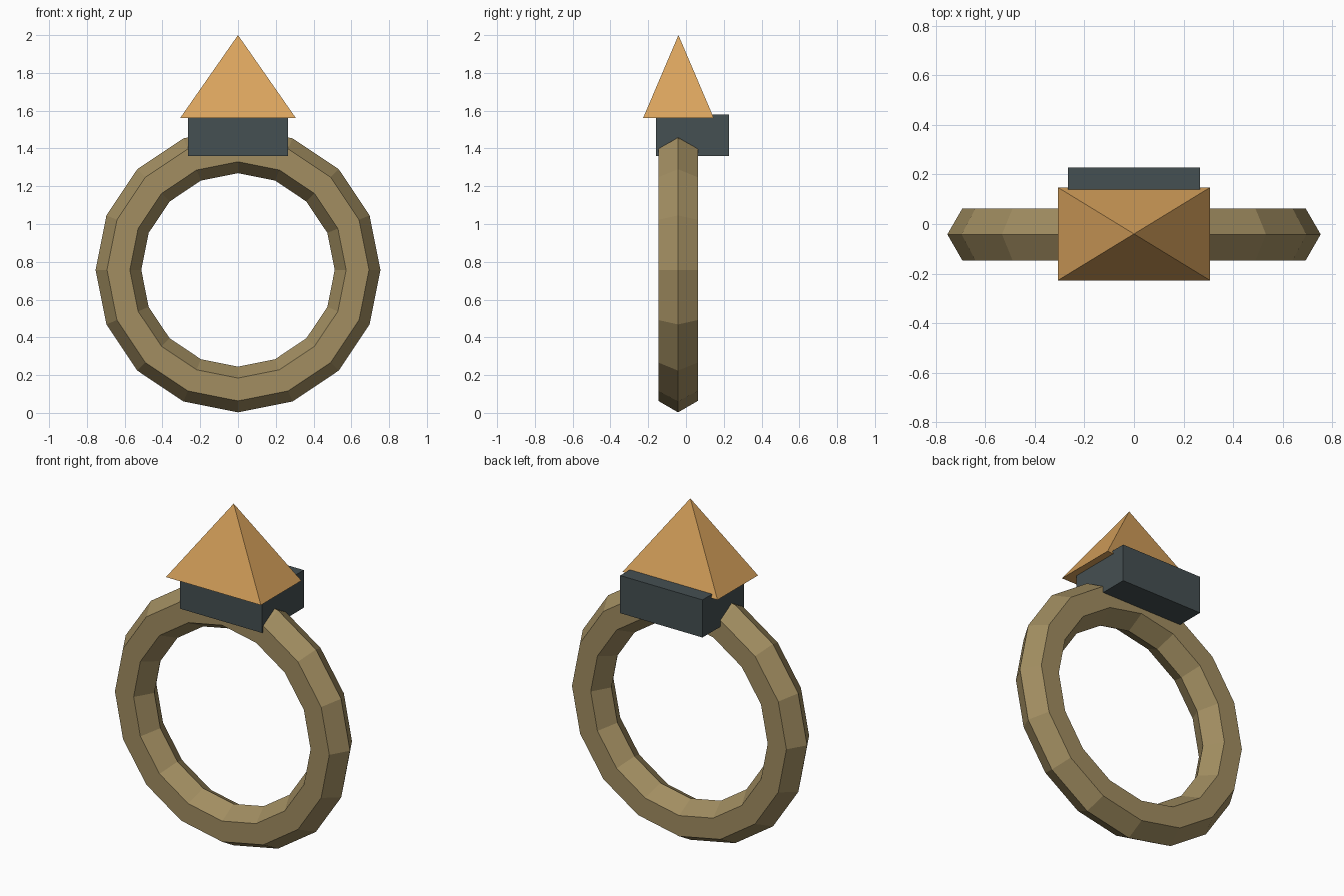
import bpy
from math import radians, sqrt

if "Cube" in bpy.data.objects:
    bpy.data.objects.remove(bpy.data.objects["Cube"])


def finish(name, color, scale=(1, 1, 1)):
    """Name the active object, apply its transform and colour it."""
    obj = bpy.context.object
    obj.name = name
    obj.scale = scale
    bpy.ops.object.transform_apply(location=False, rotation=True, scale=True)
    mat = bpy.data.materials.new(name + "_material")
    mat.diffuse_color = (*color, 1)
    mat.use_nodes = True
    mat.node_tree.nodes["Principled BSDF"].inputs["Base Color"].default_value = mat.diffuse_color
    obj.data.materials.append(mat)
    return obj


# Band: 16-sided ring with a hexagonal section, standing upright
bpy.ops.mesh.primitive_torus_add(
    major_segments=16, minor_segments=6, major_radius=0.633, minor_radius=0.121,
    location=(0, -0.042, 0.757), rotation=(radians(90), 0, 0))
finish("band", (0.36, 0.27, 0.12))

# Setting: block sitting on the band, offset to the back
bpy.ops.mesh.primitive_cube_add(size=1, location=(0, 0.035, 1.47))
finish("setting", (0.06, 0.08, 0.085), (0.532, 0.386, 0.22))

# Gem: four-sided pyramid; unit-square base stretched to a rectangle
bpy.ops.mesh.primitive_cone_add(
    vertices=4, radius1=sqrt(0.5), radius2=0, depth=0.44,
    location=(0, -0.04, 1.78), rotation=(0, 0, radians(45)))
bpy.ops.object.transform_apply(location=False, rotation=True, scale=False)
finish("gem", (0.70, 0.37, 0.11), (0.614, 0.375, 1))
